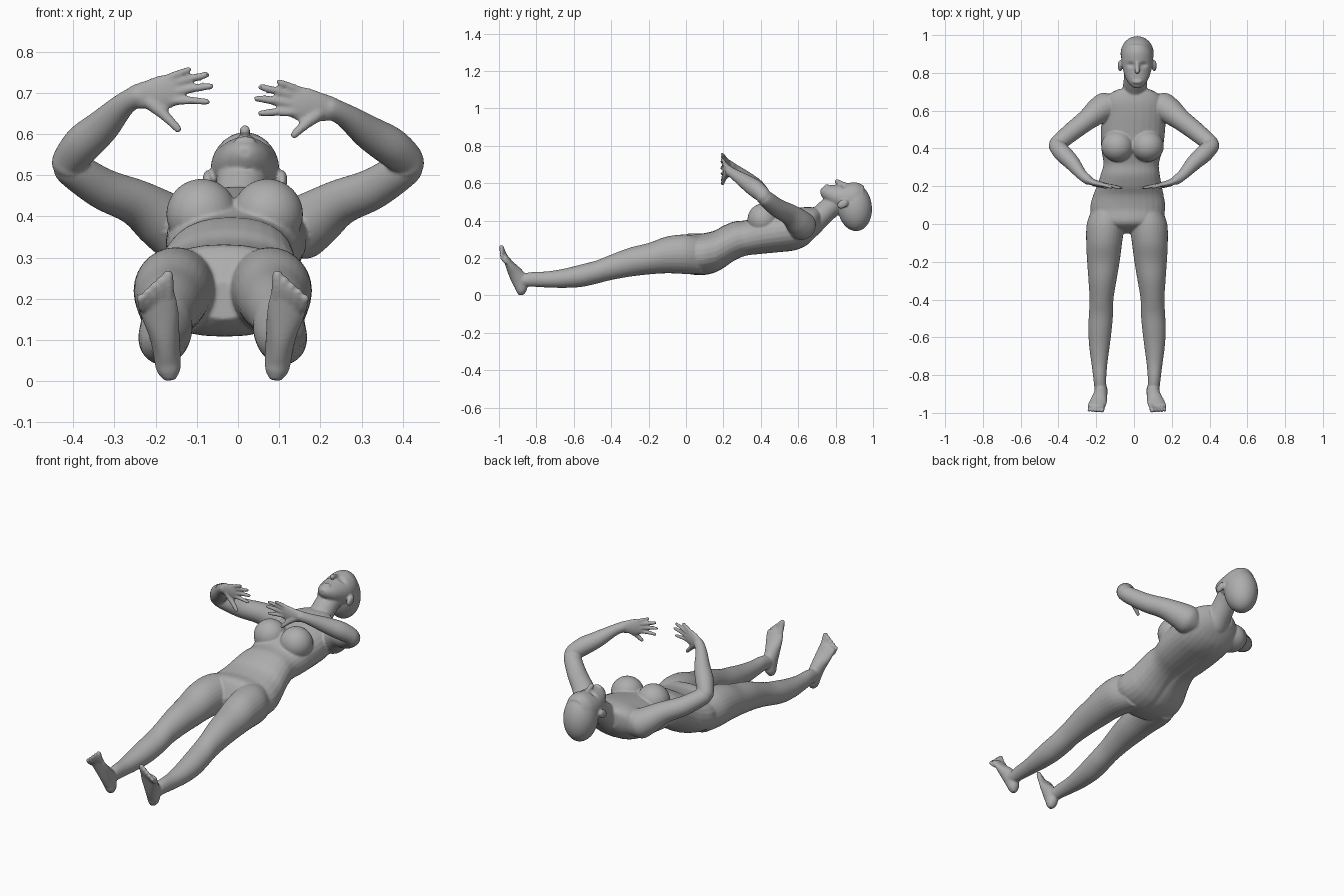
import bpy, bmesh, math
from mathutils import Vector, Matrix

if "Cube" in bpy.data.objects:
    bpy.data.objects.remove(bpy.data.objects["Cube"])

bm = bmesh.new()
X, Y = Vector((1, 0, 0)), Vector((0, 1, 0))
N = 28


def loft(rings, p=1.0, steps=5):
    """Skin rings (centre, half-axis u, half-axis v) with a smooth spline through them."""
    def pick(i):
        return rings[max(0, min(i, len(rings) - 1))]

    def spline(a, b, c, d, t):
        return 0.5 * (2 * b + (c - a) * t + (2 * a - 5 * b + 4 * c - d) * t * t
                      + (3 * b - a - 3 * c + d) * t ** 3)
    dense = []
    for i in range(len(rings) - 1):
        for s in range(steps):
            q = [pick(i + k) for k in (-1, 0, 1, 2)]
            dense.append([spline(*[r[j] for r in q], s / steps) for j in range(3)])
    dense.append(rings[-1])
    loops = []
    for c, u, v in dense:
        loop = []
        for k in range(N):
            a = 2 * math.pi * k / N
            ca, sa = math.cos(a), math.sin(a)
            ca, sa = math.copysign(abs(ca) ** p, ca), math.copysign(abs(sa) ** p, sa)
            loop.append(bm.verts.new(c + u * ca + v * sa))
        loops.append(loop)
    for l0, l1 in zip(loops, loops[1:]):
        for k in range(N):
            bm.faces.new((l0[k], l0[(k + 1) % N], l1[(k + 1) % N], l1[k]))
    bm.faces.new(loops[0][::-1])
    bm.faces.new(loops[-1])


def sections(rows, p=1.0):
    """Upright sections along y: (y, centre x, half width, z bottom, z top)."""
    loft([(Vector((cx, y, (b + t) / 2)), X * w, Vector((0, 0, (t - b) / 2)))
          for y, cx, w, b, t in rows], p)


def tube(pts, sizes, ref=Y):
    """Rounded limb along points; sizes are a radius or (across, along ref)."""
    pts = [Vector(q) for q in pts]
    sizes = [s if isinstance(s, tuple) else (s, s) for s in sizes]
    first, last = (pts[0] - pts[1]).normalized(), (pts[-1] - pts[-2]).normalized()
    for at, d in ((0, first), (len(pts) + 1, last)):
        k = 0 if at == 0 else -1
        s = sizes[k]
        pts.insert(at, pts[k] + d * min(s) * 0.7)
        sizes.insert(at, (s[0] * 0.5, s[1] * 0.5))
    rings = []
    for i, (q, s) in enumerate(zip(pts, sizes)):
        t = (pts[min(i + 1, len(pts) - 1)] - pts[max(i - 1, 0)]).normalized()
        u = t.cross(ref).normalized()
        rings.append((q, u * s[0], u.cross(t) * s[1]))
    loft(rings)


def ball(c, r, tilt=0.0):
    m = Matrix.Translation(c) @ Matrix.Rotation(tilt, 4, 'X') @ Matrix.Diagonal((*r, 1))
    bmesh.ops.create_uvsphere(bm, u_segments=32, v_segments=20, radius=1, matrix=m)


# torso, from crotch to collar
sections([(-.05, -.035, .06, .15, .24), (0, -.035, .17, .118, .325), (.08, -.033, .198, .108, .33),
          (.15, -.03, .187, .12, .345), (.2, -.025, .172, .145, .372), (.26, -.02, .157, .185, .395),
          (.32, -.015, .147, .21, .402), (.4, -.01, .163, .22, .43), (.5, -.005, .17, .23, .45),
          (.58, 0, .168, .24, .465), (.64, 0, .165, .265, .472), (.685, 0, .135, .305, .47),
          (.715, 0, .08, .345, .465)], 0.9)

# breasts
for s in (-1, 1):
    ball((-.008 + s * .08, .412, .405), (.086, .083, .086))

# neck
tube([(0, .65, .37), (.003, .71, .415), (.008, .765, .465), (.014, .83, .515)],
     [(.07, .075), (.06, .065), (.058, .062), (.058, .062)], X)

# skull, face and jaw
HX = .017
ball((HX, .902, .472), (.088, .092, .129), 0.12)
sections([(.72, HX, .016, .54, .568), (.735, HX, .036, .515, .58), (.765, HX, .058, .485, .588),
          (.81, HX, .074, .455, .592), (.86, HX, .083, .43, .6), (.91, HX, .08, .42, .604),
          (.95, HX, .062, .43, .588)])
# nose, lips, ears
tube([(HX, .858, .593), (HX, .83, .602), (HX, .805, .609)], [.009, .011, .013], X)
ball((HX, .753, .583), (.026, .012, .012))
for s in (-1, 1):
    ball((HX + s * .09, .838, .488), (.013, .032, .022), 0.5)

# legs and feet
MID = -.037
LEG = ((.08, .1, .085, .112, .31), (0, .113, .1, .114, .325), (-.1, .121, .095, .118, .315),
       (-.2, .125, .086, .112, .28), (-.3, .13, .074, .1, .255), (-.4, .135, .063, .082, .218),
       (-.48, .138, .064, .062, .186), (-.56, .143, .062, .045, .165),
       (-.65, .146, .054, .04, .143), (-.74, .146, .042, .042, .128),
       (-.82, .144, .034, .046, .125), (-.875, .14, .032, .045, .115))
FOOT = ((.13, -.882, .02), (.133, -.881, .04), (.137, -.888, .08), (.143, -.913, .12),
        (.153, -.943, .165), (.163, -.967, .207))
for s in (-1, 1):
    sections([(y, MID + s * d, w, b, t) for y, d, w, b, t in LEG])
    tube([(MID + s * d, y, z) for d, y, z in FOOT],
         [(.026, .026), (.033, .031), (.044, .034), (.038, .038), (.024, .046), (.014, .046)], X)
    for i in range(5):
        r = .0135 - .001 * i
        tube([(MID + s * (.131 + .016 * i), -.962, .2 - .006 * i),
              (MID + s * (.132 + .0165 * i), -.978, .232 - .01 * i),
              (MID + s * (.133 + .017 * i), -.987, .26 - .014 * i)], [r, r, r * .9], X)

# arms and hands; the left hand is held a little higher
for s in (-1, 1):
    def place(x, y, z):
        k = max(0, min(1, (z - .54) / .12)) if s < 0 else 0
        return (s * x - .02 * k, y, z + .03 * k)

    def limb(pts, sizes):
        tube([place(*q) for q in pts], sizes)

    limb([(.14, .625, .365), (.19, .598, .395), (.25, .55, .435), (.33, .488, .468), (.41, .422, .52)],
         [.076, .07, .056, .05, .042])
    limb([(.412, .42, .518), (.408, .41, .537), (.37, .372, .57), (.315, .322, .605),
          (.26, .262, .645), (.22, .23, .665)], [.04, .042, .047, .041, .029, .025])
    # palm
    limb([(.235, .24, .66), (.2, .222, .665), (.165, .212, .67), (.135, .207, .68)],
         [(.027, .022), (.035, .018), (.042, .015), (.038, .011)])
    # fingers: base and tip in x and z
    for bx, bz, tx, tz, r in ((.14, .652, .047, .65, .0095), (.135, .672, .037, .686, .0098),
                              (.135, .693, .047, .714, .0095), (.145, .708, .09, .727, .0085)):
        limb([(bx, .207, bz), ((bx + tx) / 2, .199, (bz + tz) / 2 + .002), (tx + .008, .192, tz)],
             [r * 1.1, r, r * .8])
    # thumb
    limb([(.195, .218, .65), (.165, .205, .625), (.135, .195, .597)], [.018, .013, .009])

# fuse the parts into one skin
bmesh.ops.recalc_face_normals(bm, faces=bm.faces)
mesh = bpy.data.meshes.new("body")
bm.to_mesh(mesh)
bm.free()
body = bpy.data.objects.new("body", mesh)
bpy.context.collection.objects.link(body)
bpy.context.view_layer.objects.active = body
body.select_set(True)
skin = body.modifiers.new("fuse", 'REMESH')
skin.mode = 'VOXEL'
skin.voxel_size = .005
soft = body.modifiers.new("soften", 'SMOOTH')
soft.factor = .5
soft.iterations = 5
for name in ("fuse", "soften"):
    bpy.ops.object.modifier_apply(modifier=name)

# eye sockets and spine groove pressed into the skin
for v in body.data.vertices:
    x, y, z = v.co
    if z > .5 and y > .78:
        for s in (-1, 1):
            d = ((x - HX - s * .034) / .02) ** 2 + ((y - .843) / .013) ** 2
            v.co.z -= .011 * math.exp(-d)
    if .1 < y < .65 and z < .33:
        v.co.z += .007 * math.exp(-((x + .015) / .018) ** 2) * math.sin((y - .1) / .55 * math.pi)

grey = bpy.data.materials.new("plain grey")
grey.diffuse_color = (.42, .42, .42, 1)
grey.use_nodes = True
grey.node_tree.nodes["Principled BSDF"].inputs["Base Color"].default_value = grey.diffuse_color
body.data.materials.clear()
body.data.materials.append(grey)
bpy.ops.object.shade_smooth_by_angle(angle=math.radians(50))
